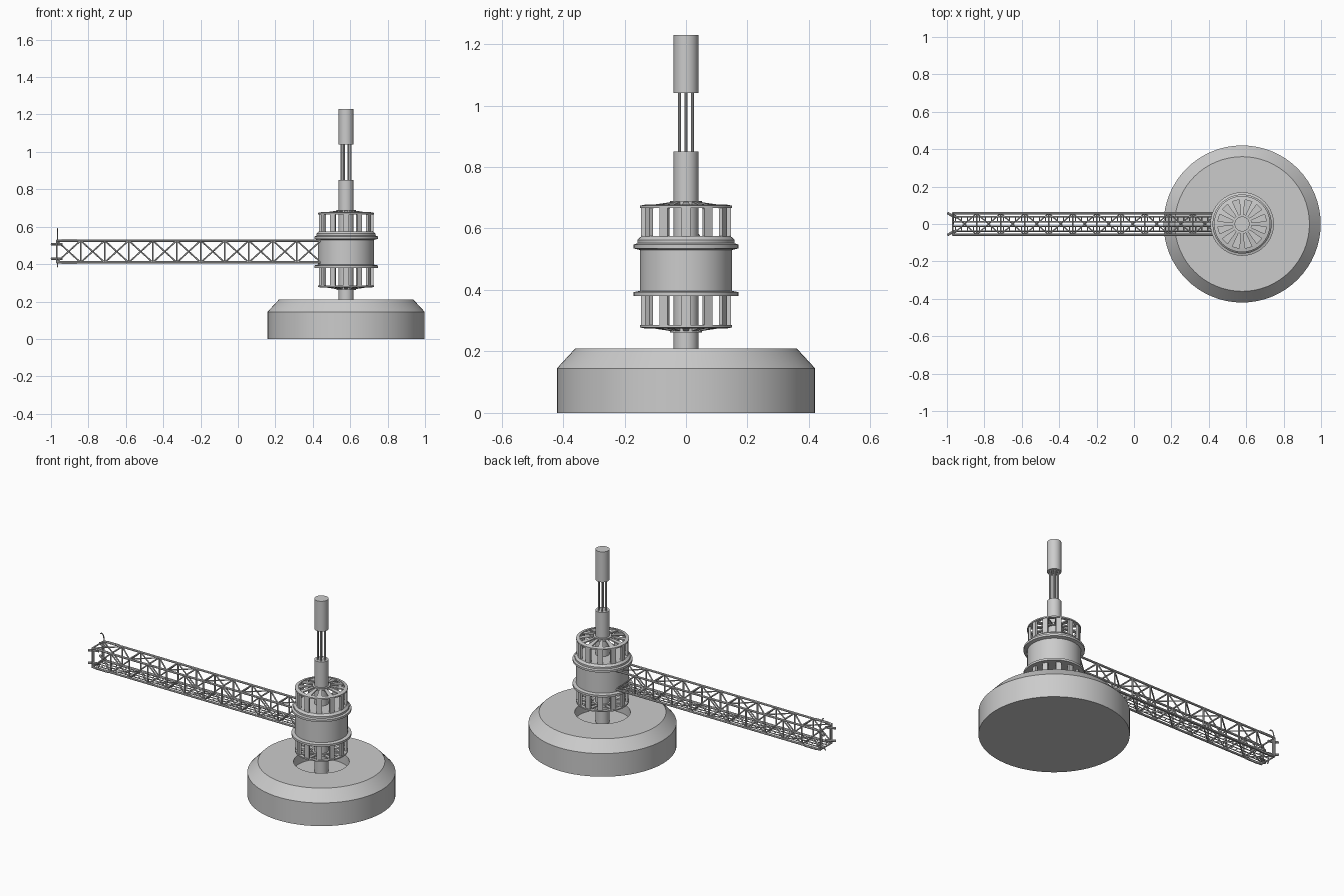
import bpy, bmesh
from math import pi, sin, cos
from mathutils import Vector, Matrix

if "Cube" in bpy.data.objects:
    bpy.data.objects.remove(bpy.data.objects["Cube"])

CX = 0.578          # axis of base, hub and mast


def finish(name, bm, smooth=True):
    bmesh.ops.recalc_face_normals(bm, faces=bm.faces)
    me = bpy.data.meshes.new(name)
    bm.to_mesh(me)
    bm.free()
    ob = bpy.data.objects.new(name, me)
    bpy.context.collection.objects.link(ob)
    if smooth:
        bpy.ops.object.select_all(action='DESELECT')
        ob.select_set(True)
        bpy.context.view_layer.objects.active = ob
        bpy.ops.object.shade_smooth_by_angle(angle=0.6)
    return ob


def lathe(name, profile, steps=64):
    """Spin an (r, z) profile around the main axis."""
    bm = bmesh.new()
    vs = [bm.verts.new((r, 0, z)) for r, z in profile]
    es = [bm.edges.new(p) for p in zip(vs, vs[1:])]
    bmesh.ops.spin(bm, geom=vs + es, cent=(0, 0, 0), axis=(0, 0, 1),
                   angle=2 * pi, steps=steps)
    bmesh.ops.remove_doubles(bm, verts=bm.verts, dist=1e-5)
    bmesh.ops.translate(bm, verts=bm.verts, vec=(CX, 0, 0))
    return finish(name, bm)


def bar(bm, p, q, r, n=6):
    """Capped tube between two points."""
    p, q = Vector(p), Vector(q)
    d = q - p
    m = Matrix.Translation((p + q) / 2) @ d.to_track_quat('Z', 'Y').to_matrix().to_4x4()
    bmesh.ops.create_cone(bm, cap_ends=True, segments=n, radius1=r, radius2=r,
                          depth=d.length, matrix=m)


def prism(bm, bottom, top):
    """Solid from two matching loops."""
    a = [bm.verts.new(v) for v in bottom]
    b = [bm.verts.new(v) for v in top]
    bm.faces.new(a)
    bm.faces.new(b)
    for i in range(len(a)):
        j = (i + 1) % len(a)
        bm.faces.new((a[i], a[j], b[j], b[i]))


# Heavy base with a recessed well in the top
lathe("base", [(0, 0), (0.42, 0), (0.42, 0.145), (0.36, 0.21), (0.158, 0.21),
               (0.158, 0.15), (0, 0.15)])

# Mast: lower shaft, thin rods, upper cylinder
lathe("mast_lower", [(0, 0.15), (0.04, 0.15), (0.04, 0.85), (0, 0.85)], 32)
lathe("mast_upper", [(0, 1.04), (0.04, 1.04), (0.04, 1.23), (0, 1.23)], 32)
bm = bmesh.new()
for k in range(6):
    x, y = CX + 0.024 * cos(k * pi / 3), 0.024 * sin(k * pi / 3)
    bar(bm, (x, y, 0.84), (x, y, 1.05), 0.005, 10)
finish("mast_rods", bm)

# Hub drum with the two flanges
lathe("hub_drum", [(0, 0.38), (0.17, 0.38), (0.17, 0.393), (0.15, 0.397),
                   (0.15, 0.53), (0.17, 0.535), (0.17, 0.548), (0.158, 0.552),
                   (0.158, 0.563), (0.145, 0.575), (0, 0.575)])


def cage(name, z_in, z_rim, z_hub):
    """Ring of posts and tapered spokes; z_in touches the drum."""
    s = 1 if z_rim > z_in else -1
    bm = bmesh.new()
    for k in range(12):
        rot = Matrix.Translation((CX, 0, 0)) @ Matrix.Rotation(k * pi / 6, 4, 'Z')

        def P(x, y, z):
            return rot @ Vector((x, y, z))
        post = [(0.133, -0.015), (0.146, -0.015), (0.146, 0.015), (0.133, 0.015)]
        prism(bm, [P(x, y, z_in) for x, y in post], [P(x, y, z_rim) for x, y in post])
        spoke = [(0.035, -0.006, z_hub), (0.142, -0.016, z_rim),
                 (0.142, 0.016, z_rim), (0.035, 0.006, z_hub)]
        prism(bm, [P(x, y, z - s * 0.008) for x, y, z in spoke],
              [P(x, y, z) for x, y, z in spoke])
    finish(name + "_ribs", bm, False)
    lathe(name + "_rim", [(0.13, z_rim - s * 0.006), (0.15, z_rim - s * 0.006),
                          (0.15, z_rim + s * 0.002), (0.13, z_rim + s * 0.006),
                          (0.13, z_rim - s * 0.006)])
    lathe(name + "_collar", [(0.036, z_hub - s * 0.014), (0.052, z_hub - s * 0.014),
                             (0.052, z_hub + s * 0.002), (0.036, z_hub + s * 0.002)], 32)


cage("upper_cage", 0.57, 0.672, 0.688)
cage("lower_cage", 0.385, 0.28, 0.264)

# Lattice arm: chords, frames and diagonals
X0, X1, Y, Z0, Z1, STEP = -0.97, 0.445, 0.057, 0.409, 0.526, 0.1285
bm = bmesh.new()
corners = [(-Y, Z0), (Y, Z0), (Y, Z1), (-Y, Z1)]
for y, z in corners:
    bar(bm, (X0, y, z), (X1, y, z), 0.0065, 8)
for i in range(11):
    a, b = X0 + i * STEP, X0 + (i + 1) * STEP
    for k in range(4):
        (y0, z0), (y1, z1) = corners[k], corners[(k + 1) % 4]
        bar(bm, (a, y0, z0), (a, y1, z1), 0.005)
        p, q = (a, b) if i % 2 else (b, a)
        bar(bm, (p, y0, z0), (q, y1, z1), 0.0042)
finish("arm_lattice", bm)

# Two ladder-like cable trays along the floor of the arm
bm = bmesh.new()
for s in (-1, 1):
    for y in (0.012, 0.038):
        bar(bm, (X0, s * y, Z0 + 0.004), (X1, s * y, Z0 + 0.004), 0.0035, 4)
    for i in range(44):
        x = X0 + 0.015 + i * STEP / 4
        bar(bm, (x, s * 0.012, Z0 + 0.004), (x, s * 0.038, Z0 + 0.004), 0.003, 4)
finish("arm_cable_trays", bm, False)

# Arm tip: flared prongs, doubled chords and a thin hook
bm = bmesh.new()
for s in (-1, 1):
    for z in (0.428, 0.507):
        bar(bm, (-0.94, s * 0.035, z), (-0.97, s * 0.042, z), 0.007, 8)
        bar(bm, (-0.965, s * 0.041, z), (-0.998, s * 0.059, z), 0.007, 8)
    bar(bm, (X0, s * 0.042, 0.41), (X0, s * 0.042, 0.525), 0.005)
    for z in (Z0 - 0.003, Z1 + 0.003):
        bar(bm, (-0.945, s * Y, z), (-0.86, s * Y, z), 0.006, 8)
pts = [(X0 + 0.004, 0.02 + 0.035 * cos(t * pi / 12), 0.53 + 0.06 * sin(t * pi / 12))
       for t in range(7)]
for p, q in zip(pts, pts[1:]):
    bar(bm, p, q, 0.0035)
bar(bm, (X0 + 0.004, 0.02, 0.41), (X0 + 0.004, 0.0, 0.385), 0.0035)
finish("arm_tip", bm)
